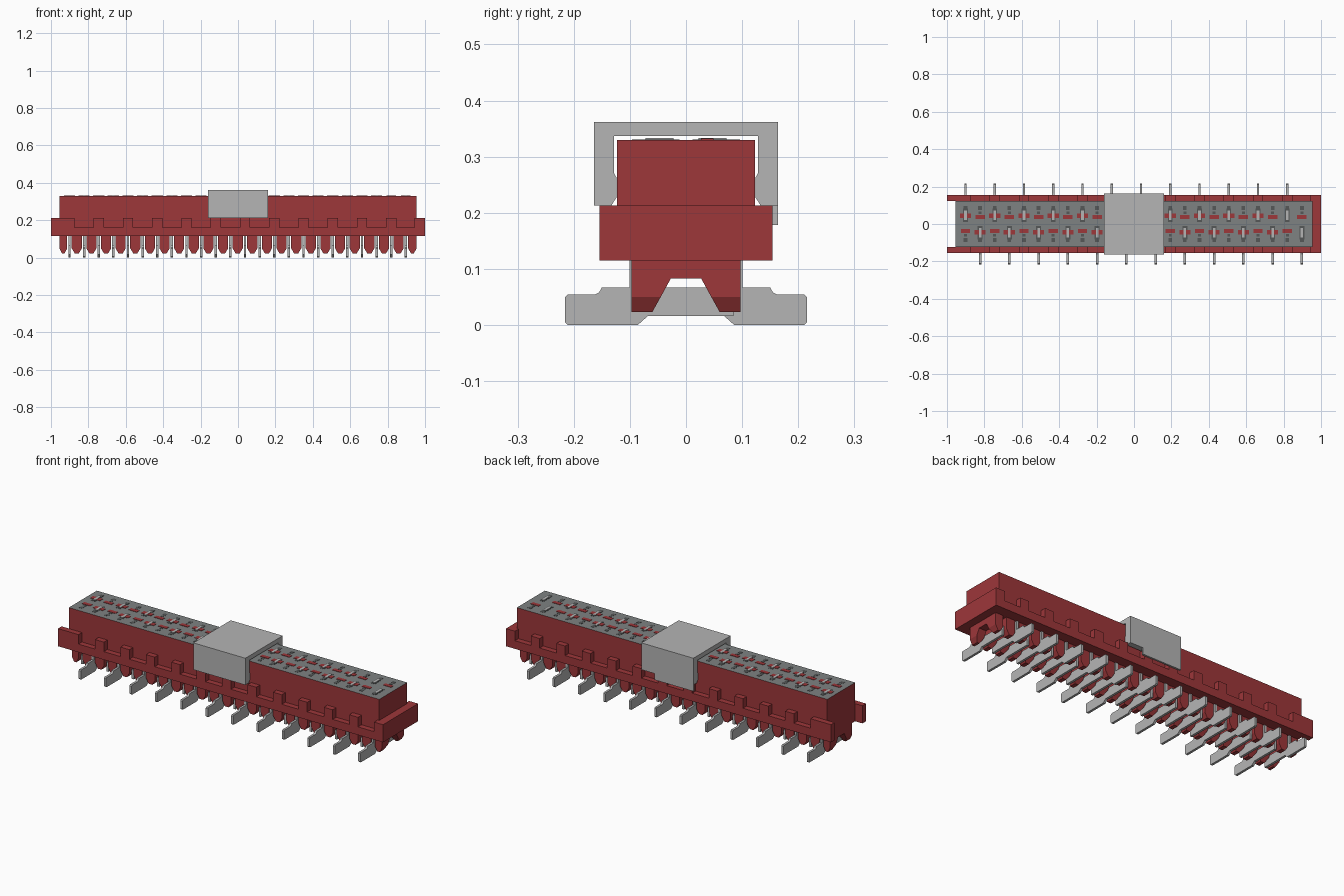
import bpy, bmesh

cube = bpy.data.objects.get("Cube")
if cube:
    bpy.data.objects.remove(cube, do_unlink=True)


def material(name, r, g, b):
    m = bpy.data.materials.new(name)
    m.use_nodes = True
    m.diffuse_color = (r, g, b, 1)
    m.node_tree.nodes["Principled BSDF"].inputs["Base Color"].default_value = (r, g, b, 1)
    return m


RED = material("red plastic", 0.34, 0.038, 0.042)
METAL = material("light grey metal", 0.46, 0.46, 0.46)
GREY = material("dark grey face", 0.21, 0.225, 0.225)
SHADE = material("slot grey", 0.09, 0.095, 0.095)


def prism(bm, profile, x0, x1, taper=0):
    """Extrude a (y, z) profile along x; taper narrows the lowest points."""
    low = min(z for y, z in profile)
    rings = []
    for x, side in ((x0, 1), (x1, -1)):
        rings.append([bm.verts.new((x + side * taper * (z == low), y, z)) for y, z in profile])
    a, b = rings
    bm.faces.new(a)
    bm.faces.new(b[::-1])
    for i in range(len(a)):
        j = (i + 1) % len(a)
        bm.faces.new((a[i], b[i], b[j], a[j]))


def block(bm, x0, x1, y0, y1, z0, z1):
    prism(bm, [(y0, z0), (y1, z0), (y1, z1), (y0, z1)], x0, x1)


def plate(bm, x, y, w, d, top):
    block(bm, x - w / 2, x + w / 2, y - d / 2, y + d / 2, TOP - 0.004, top)


def finish(bm, name, *mats):
    bmesh.ops.recalc_face_normals(bm, faces=bm.faces)
    mesh = bpy.data.meshes.new(name)
    bm.to_mesh(mesh)
    bm.free()
    for m in mats:
        mesh.materials.append(m)
    obj = bpy.data.objects.new(name, mesh)
    bpy.context.collection.objects.link(obj)
    return obj


PITCH, COUNT, START = 0.0782, 24, -0.901
END, TOP, FLOOR, RIM = 0.955, 0.33, 0.115, 0.213
positions = [START + PITCH * i for i in range(COUNT)]

# Main housing with a grey mating face
bm = bmesh.new()
block(bm, -END, END, -0.123, 0.123, FLOOR, TOP)
body = finish(bm, "housing", RED, GREY)
for f in body.data.polygons:
    if f.normal.z > 0.9:
        f.material_index = 1

# Side rails with a row of raised teeth, open at one end
bm = bmesh.new()
for s in (-1, 1):
    y0, y1 = sorted((s * 0.122, s * 0.154))
    block(bm, -1, END, y0, y1, FLOOR, 0.16)
    block(bm, -1, -0.874, y0, y1, 0.16, RIM)
    for k in range(1, 12):
        x = START + 2 * PITCH * k
        block(bm, x - 0.027, x + 0.027, y0, y1, 0.16, RIM)
finish(bm, "side_rails", RED)

# Closed end block
bm = bmesh.new()
block(bm, 0.945, 1, -0.154, 0.154, FLOOR, RIM)
finish(bm, "end_block", RED)

# Comb of ribs with splayed feet under the housing
bm = bmesh.new()
edges = [-END] + [x + s * 0.012 for x in positions for s in (-1, 1)] + [END]
upper = [(-0.097, 0.117), (-0.097, 0.05), (-0.045, 0.05), (-0.027, 0.083),
         (0.027, 0.083), (0.045, 0.05), (0.097, 0.05), (0.097, 0.117)]
for x0, x1 in zip(edges[::2], edges[1::2]):
    prism(bm, upper, x0, x1)
    for s in (-1, 1):
        foot = [(-0.097, 0.05), (-0.097, 0.023), (-0.06, 0.023), (-0.045, 0.05)]
        prism(bm, [(s * y, z) for y, z in foot], x0, x1, min(0.016, (x1 - x0) / 3))
finish(bm, "rib_comb", RED)

# Flat stamped solder pins, alternating back and front
pin = [(0.211, 0), (0.216, 0.005), (0.216, 0.049), (0.211, 0.054), (0.163, 0.054),
       (0.155, 0.058), (0.15, 0.067), (0.101, 0.067), (0.101, 0.117), (0.06, 0.117),
       (0.055, 0.067), (-0.085, 0.067), (-0.085, 0.016), (0.068, 0.016), (0.086, 0)]
bm = bmesh.new()
for i, x in enumerate(positions):
    s = 1 if i % 2 == 0 else -1
    prism(bm, [(s * y, z) for y, z in pin], x - 0.0065, x + 0.0065)
finish(bm, "solder_pins", METAL)

# Contact openings on the mating face
slots, inserts, tips = bmesh.new(), bmesh.new(), bmesh.new()
for i, x in enumerate(positions):
    s = 1 if i % 2 == 0 else -1
    plate(slots, x, s * 0.047, 0.026, 0.07, TOP + 0.001)
    plate(slots, x, s * 0.088, 0.02, 0.016, TOP + 0.001)
    plate(slots, x, -s * 0.085, 0.02, 0.02, TOP + 0.001)
    plate(slots, x, -s * 0.06, 0.016, 0.014, TOP + 0.001)
    if i < COUNT - 2:
        plate(inserts, x, s * 0.044, 0.06, 0.026, TOP + 0.002)
    plate(inserts, x, -s * 0.038, 0.05, 0.022, TOP + 0.002)
    plate(tips, x, s * 0.047, 0.014, 0.05, TOP + 0.003)
finish(slots, "contact_slots", SHADE)
finish(inserts, "slot_inserts", RED)
finish(tips, "contact_tips", METAL)

# Pick-up clip straddling the housing
half = [(0.128, 0.337), (0.128, 0.27), (0.1235, 0.262), (0.1235, 0.228),
        (0.133, RIM), (0.164, RIM), (0.164, 0.362)]
bm = bmesh.new()
prism(bm, half + [(-y, z) for y, z in reversed(half)], -0.16, 0.16)
block(bm, -0.16, 0.08, 0.154, 0.164, 0.178, RIM)
finish(bm, "pickup_clip", METAL)
